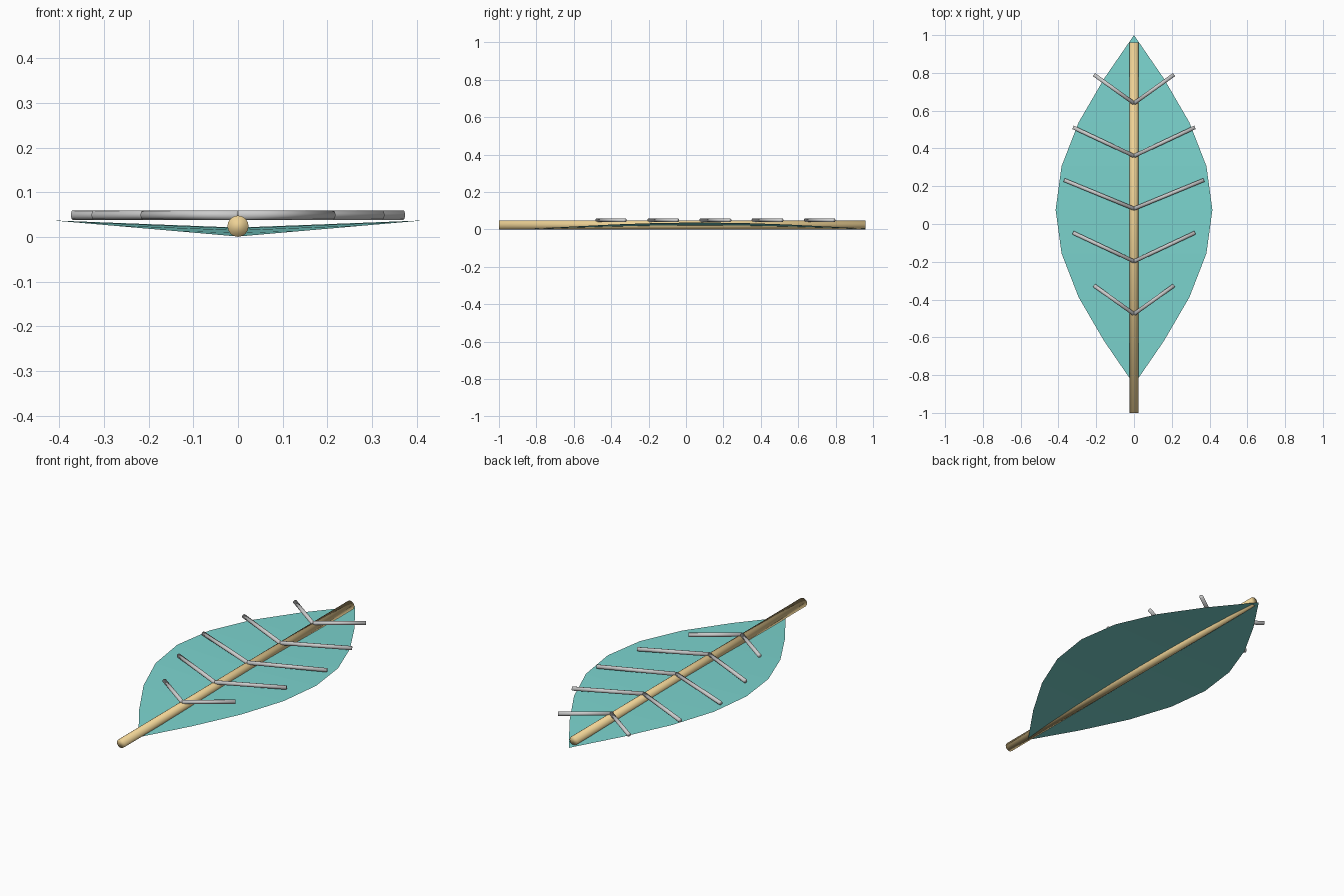
import bpy, bmesh, math
from mathutils import Vector

if "Cube" in bpy.data.objects:
    bpy.data.objects.remove(bpy.data.objects["Cube"])


def material(name, rgb):
    m = bpy.data.materials.new(name)
    m.diffuse_color = (*rgb, 1)
    m.use_nodes = True
    m.node_tree.nodes["Principled BSDF"].inputs["Base Color"].default_value = m.diffuse_color
    return m


def rod(name, a, b, radius, sides, mat=None):
    a, b = Vector(a), Vector(b)
    d = b - a
    bpy.ops.mesh.primitive_cylinder_add(vertices=sides, radius=radius, depth=d.length,
                                        location=(a + b) / 2,
                                        rotation=d.to_track_quat('Z', 'Y').to_euler())
    ob = bpy.context.object
    ob.name = name
    bpy.ops.object.shade_smooth()
    if mat:
        ob.data.materials.append(mat)
    return ob


teal = material("leaf_teal", (0.2, 0.66, 0.62))
gold = material("rib_gold", (0.85, 0.64, 0.3))

# leaf blade: thin folded sheet, sine outline, arched along its length
Y0, Y1, N = -0.85, 1.0, 8
bm = bmesh.new()
rows = []
for i in range(N + 1):
    s = math.sin(math.pi * i / N)
    y = Y0 + (Y1 - Y0) * i / N
    mid = bm.verts.new((0, y, 0.001 + 0.02 * s))
    if i in (0, N):
        rows.append((mid, mid, mid))
    else:
        l, r = (bm.verts.new((k * 0.415 * s, y, 0.001 + 0.036 * s)) for k in (-1, 1))
        rows.append((l, mid, r))
for p, q in zip(rows, rows[1:]):
    for k in (0, 1):
        loop = list(dict.fromkeys((p[k], p[k + 1], q[k + 1], q[k])))
        bm.faces.new(loop)
me = bpy.data.meshes.new("leaf_blade")
bm.to_mesh(me)
bm.free()
me.materials.append(teal)
bpy.context.collection.objects.link(bpy.data.objects.new("leaf_blade", me))

# central rib and stem
rod("midrib", (0, -1, 0.024), (0, 0.96, 0.024), 0.0238, 16, gold)

# paired side veins
for i, reach in enumerate((0.212, 0.323, 0.37, 0.323, 0.212)):
    y = -0.477 + 0.279 * i
    for side, k in (("left", -1), ("right", 1)):
        rod(f"vein_{side}_{i + 1}", (0, y, 0.049), (k * reach, y + 0.152, 0.049), 0.0105, 10)
